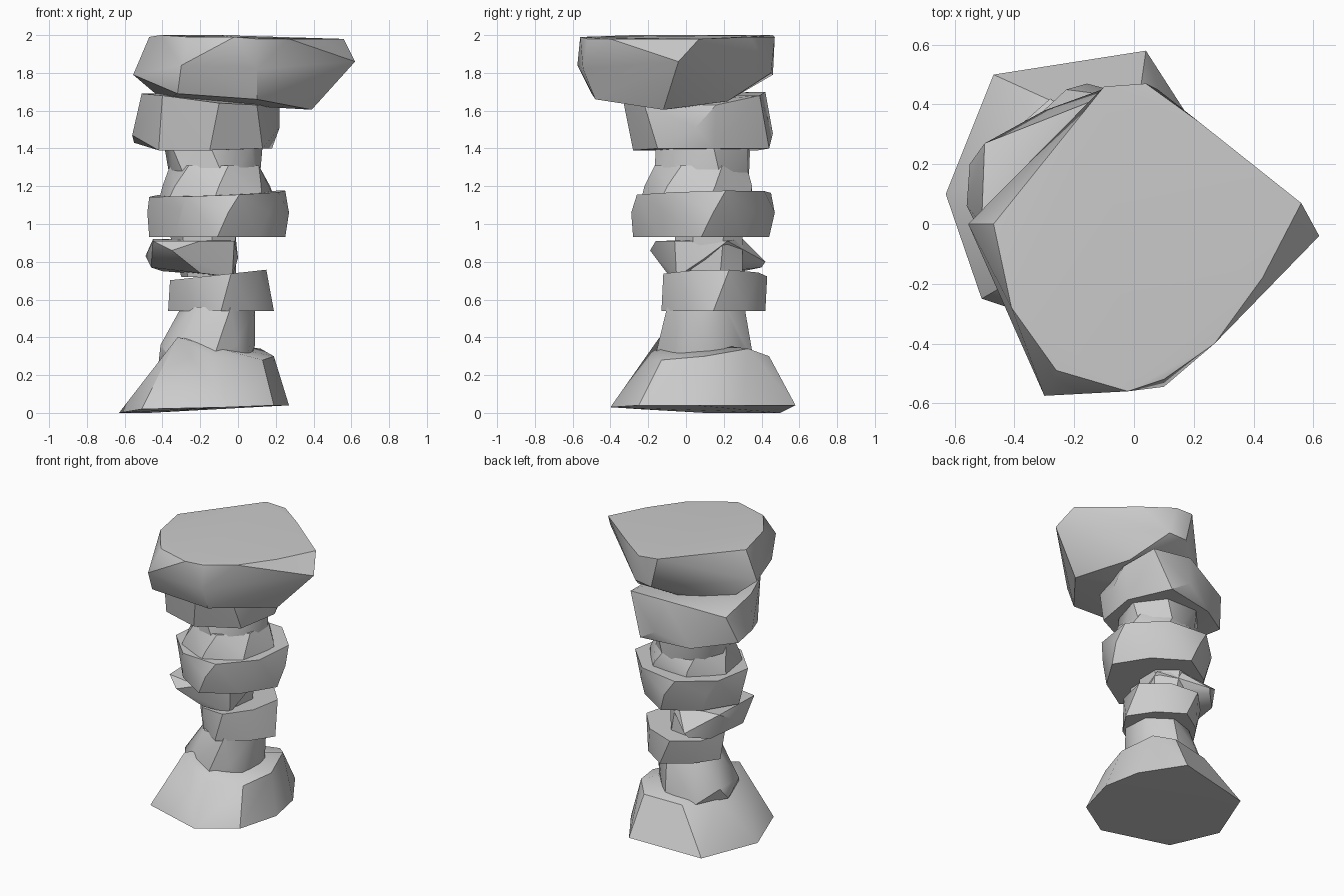
import bpy, bmesh, math


def hull_stone(name, points):
    """Faceted stone wrapped around a handful of corner points."""
    bm = bmesh.new()
    for p in points:
        bm.verts.new(p)
    res = bmesh.ops.convex_hull(bm, input=bm.verts)
    junk = {g for g in res["geom_interior"] + res["geom_unused"]
            if isinstance(g, bmesh.types.BMVert) and g.is_valid}
    bmesh.ops.delete(bm, geom=list(junk), context="VERTS")
    bmesh.ops.recalc_face_normals(bm, faces=bm.faces)
    me = bpy.data.meshes.new(name)
    bm.to_mesh(me)
    bm.free()
    ob = bpy.data.objects.new(name, me)
    bpy.context.collection.objects.link(ob)
    bpy.ops.object.select_all(action="DESELECT")
    bpy.context.view_layer.objects.active = ob
    ob.select_set(True)
    bpy.ops.object.shade_smooth_by_angle(angle=math.radians(35))


def level(z, x0, x1, y0, y1, turn=0, n=7, tilt=(0, 0), pinch=0.0):
    """n-sided outline stretched to fill a box at height z; pinch draws in the diagonals."""
    a = [math.radians(turn) + math.tau * i / n for i in range(n)]
    r = [1 - pinch * math.sin(2 * t) ** 2 for t in a]
    us = [k * math.cos(t) for k, t in zip(r, a)]
    vs = [k * math.sin(t) for k, t in zip(r, a)]
    fit = lambda t, s, lo, hi: lo + (hi - lo) * (t - min(s)) / (max(s) - min(s))
    return [(fit(u, us, x0, x1), fit(v, vs, y0, y1), z + tilt[0] * u + tilt[1] * v)
            for u, v in zip(us, vs)]


# Flared foot stone
hull_stone("base_stone", [
    (-.63, .1, 0), (-.47, .5, 0), (.04, .58, .04), (.22, .3, .04),
    (.27, .04, .04), (.19, -.25, .04), (-.06, -.4, .03), (-.51, -.25, .02),
    (-.32, -.14, .4), (-.1, -.2, .28), (.13, -.13, .28), (.19, .1, .30),
    (.12, .33, .34), (.02, .44, .30), (-.25, .4, .28), (-.38, .2, .28)])

# Lower neck
hull_stone("lower_neck", level(.27, -.42, .07, -.17, .36, 20)
           + level(.36, -.41, .09, -.14, .34, 0)
           + level(.56, -.30, .09, -.10, .31, 30))

# Lower collar, higher on its right side
hull_stone("lower_collar", level(.54, -.37, .19, -.13, .42, 0, n=8, pinch=.15)
           + level(.73, -.36, .15, -.12, .43, 15, n=8, pinch=.15, tilt=(.03, 0)))

# Offset wedge
hull_stone("wedge_stone", [
    (-.40, .30, .75), (-.30, .40, .77), (-.03, -.05, .72), (-.20, -.10, .74),
    (-.49, .12, .83), (-.46, .02, .77), (-.28, .42, .80), (0, .1, .82),
    (-.35, -.19, .86), (-.45, -.12, .91), (-.2, -.16, .91), (-.02, -.06, .91),
    (-.01, .22, .91), (-.15, .3, .92), (-.45, .27, .92)])
hull_stone("wedge_core", level(.72, -.30, -.01, -.05, .30, 15)
           + level(.94, -.36, -.01, -.06, .30, 25))

# Middle collar
hull_stone("middle_collar", level(.93, -.47, .25, -.28, .44, 0, n=8, pinch=.13)
           + level(1.06, -.48, .27, -.29, .47, 8, n=8, pinch=.13)
           + level(1.16, -.47, .25, -.26, .45, 18, n=8, pinch=.13, tilt=(.015, .01)))

# Upper neck
hull_stone("upper_neck_foot", level(1.12, -.42, .20, -.24, .35, 10)
           + level(1.20, -.40, .17, -.22, .35, 15)
           + level(1.31, -.36, .11, -.165, .32, 28))
hull_stone("upper_neck", level(1.18, -.35, .11, -.17, .33, 28)
           + level(1.41, -.39, .13, -.16, .34, 10))

# Upper collar
hull_stone("upper_collar", [
    (-.55, .2, 1.43), (-.42, -.2, 1.39), (-.15, -.28, 1.39), (.13, -.15, 1.40),
    (.18, .15, 1.40), (.05, .44, 1.40), (-.3, .38, 1.39),
    (-.56, .06, 1.47), (.22, .05, 1.51), (-.08, .46, 1.48),
    (-.51, .0, 1.69), (-.40, -.26, 1.68), (-.1, -.33, 1.64), (.1, -.22, 1.63),
    (.22, .16, 1.63), (.16, .39, 1.68), (-.12, .42, 1.70), (-.50, .27, 1.62)])

# Broad overhanging cap
hull_stone("cap_slab", [
    (-.47, 0, 1.99), (-.10, .46, 2), (.04, .47, 1.99), (.22, .34, 1.99),
    (.56, .07, 1.98), (.43, -.18, 1.98), (.27, -.40, 1.98), (.1, -.52, 1.98),
    (-.02, -.56, 1.99), (-.26, -.49, 1.99), (-.41, -.28, 2),
    (-.555, .0, 1.79), (.62, -.04, 1.86), (-.30, -.575, 1.84), (.10, -.545, 1.82),
    (-.05, .46, 1.79), (.08, .45, 1.80), (-.39, .1, 1.65), (-.32, -.5, 1.69),
    (.1, -.48, 1.66), (.39, -.12, 1.605), (.22, .22, 1.65), (-.2, .2, 1.64)])
